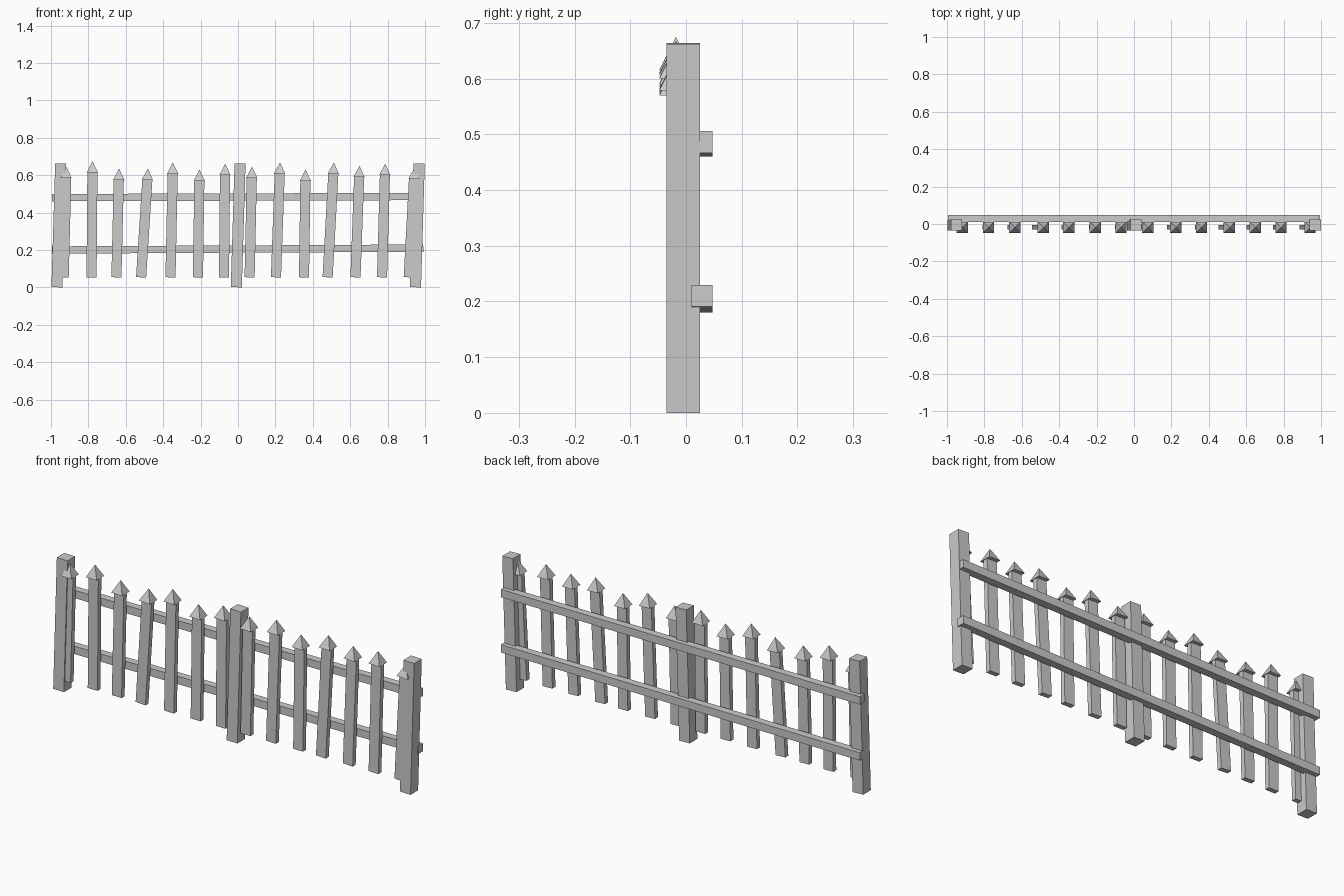
import bpy, bmesh
from math import atan2, hypot
from mathutils import Matrix, Vector

if "Cube" in bpy.data.objects:
    bpy.data.objects.remove(bpy.data.objects["Cube"])


def finish(name, bm, matrix):
    bmesh.ops.recalc_face_normals(bm, faces=bm.faces)
    me = bpy.data.meshes.new(name)
    bm.to_mesh(me)
    bm.free()
    ob = bpy.data.objects.new(name, me)
    ob.matrix_world = matrix
    bpy.context.collection.objects.link(ob)
    return ob


def add_box(bm, size, center):
    m = Matrix.Translation(center) @ Matrix.Diagonal((*size, 1))
    bmesh.ops.create_cube(bm, size=1, matrix=m)


def lean_matrix(x0, y, z0, x1, z1):
    # local z runs from (x0, z0) to (x1, z1)
    return Matrix.Translation((x0, y, z0)) @ Matrix.Rotation(atan2(x1 - x0, z1 - z0), 4, 'Y')


# Square posts, all leaning slightly to the right
for name, x in (("left_post", -0.968), ("middle_post", -0.009), ("right_post", 0.949)):
    bm = bmesh.new()
    add_box(bm, (0.059, 0.06, 0.662), (0, 0, 0.331))
    finish(name, bm, lean_matrix(x, -0.005, 0.001, x + 0.02, 0.663))

# Rails behind the posts, rising slightly to the right
for name, za, zb in (("lower_rail", 0.200, 0.210), ("upper_rail", 0.480, 0.486)):
    bm = bmesh.new()
    add_box(bm, (1.985, 0.038, 0.039), (0, 0, 0))
    m = Matrix.Translation((-0.002, 0.029, (za + zb) / 2))
    finish(name, bm, m @ Matrix.Rotation(-atan2(zb - za, 1.985), 4, 'Y'))

# Pickets: foot x, tip x, tip z
pickets = [
    (-0.932, -0.917, 0.645), (-0.783, -0.778, 0.675), (-0.650, -0.636, 0.635),
    (-0.518, -0.481, 0.635), (-0.361, -0.348, 0.668), (-0.214, -0.206, 0.630),
    (-0.075, -0.069, 0.661), (0.062, 0.075, 0.645), (0.203, 0.225, 0.668),
    (0.353, 0.361, 0.630), (0.479, 0.513, 0.668), (0.628, 0.650, 0.650),
    (0.770, 0.787, 0.661), (0.913, 0.944, 0.640),
]
FOOT, HEAD = 0.054, 0.06
for i, (x0, x1, zt) in enumerate(pickets):
    length = hypot(x1 - x0, zt - FOOT)
    base = length - HEAD
    bm = bmesh.new()
    # flat board
    add_box(bm, (0.054, 0.024, base), (0, 0, base / 2))
    # pyramid head
    r = 0.03
    ring = [bm.verts.new((sx * r, sy * r, base)) for sx, sy in ((-1, -1), (1, -1), (1, 1), (-1, 1))]
    tip = bm.verts.new((0, 0, length))
    bm.faces.new(ring[::-1])
    for a, b in zip(ring, ring[1:] + ring[:1]):
        bm.faces.new((a, b, tip))
    finish(f"picket_{i + 1}", bm, lean_matrix(x0, -0.018, FOOT, x1, zt))
